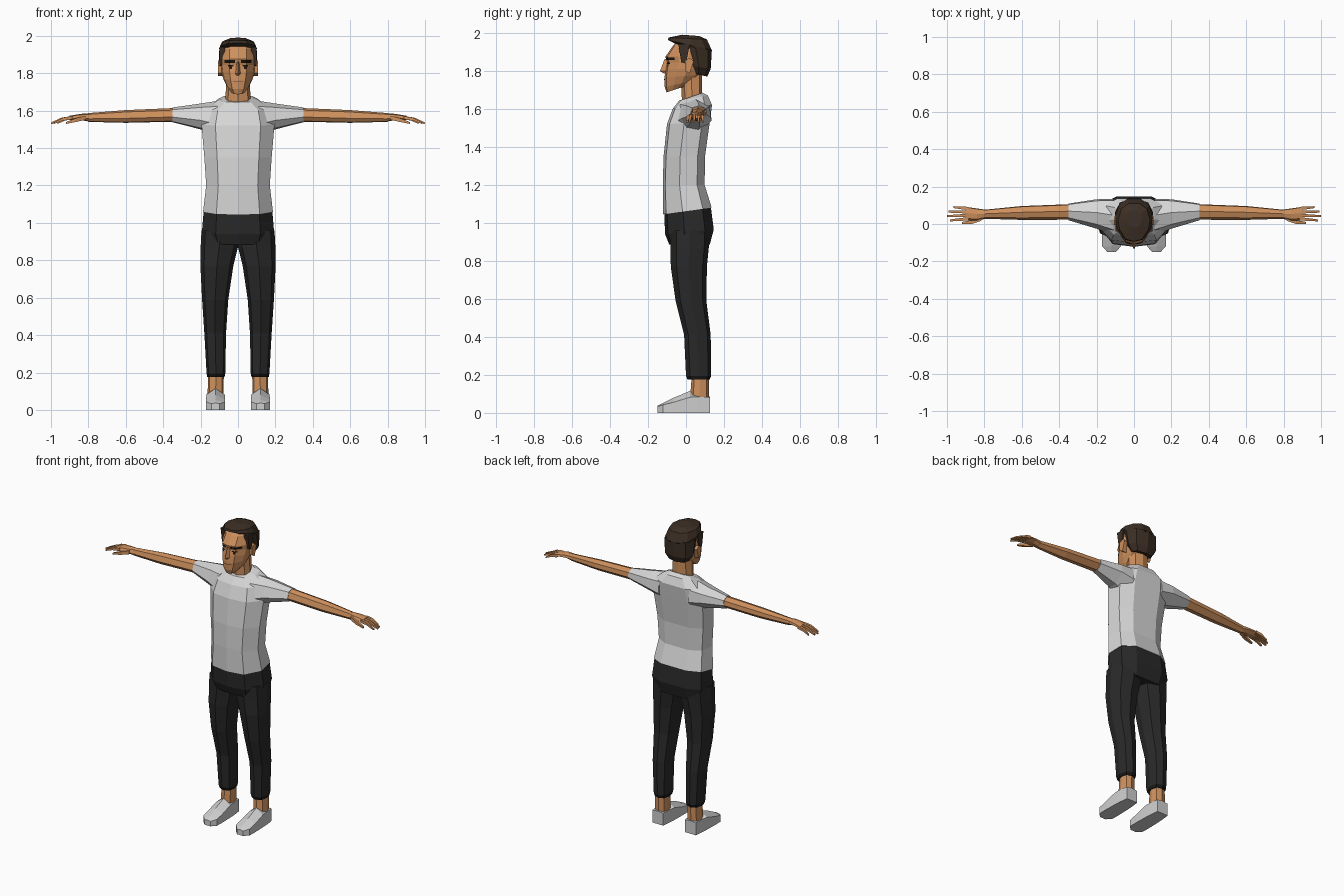
import bpy, bmesh
from mathutils import Vector
from mathutils.bvhtree import BVHTree

if "Cube" in bpy.data.objects:
    bpy.data.objects.remove(bpy.data.objects["Cube"])


def material(name, r, g, b):
    m = bpy.data.materials.new(name)
    m.use_nodes = True
    m.diffuse_color = (r, g, b, 1)
    m.node_tree.nodes["Principled BSDF"].inputs["Base Color"].default_value = (r, g, b, 1)
    return m


SKIN = material("skin", .62, .28, .11)
SHIRT = material("light_grey_cloth", .68, .68, .68)
SHOE = material("pale_shoe", .62, .62, .62)
TROUSER = material("charcoal_cloth", .022, .022, .022)
CUFF = material("black_cuff", .008, .008, .008)
HAIR = material("dark_brown_hair", .045, .028, .018)
DARK = material("eye_black", .01, .007, .006)
LIP = material("mouth_brown", .16, .06, .03)


def finish(name, bm, mat):
    bmesh.ops.recalc_face_normals(bm, faces=bm.faces)
    mesh = bpy.data.meshes.new(name)
    bm.to_mesh(mesh)
    bm.free()
    mesh.materials.append(mat)
    obj = bpy.data.objects.new(name, mesh)
    bpy.context.collection.objects.link(obj)
    return obj


def loft(name, rings, mat):
    """Skin a closed solid over rings of equal point count."""
    bm = bmesh.new()
    loops = [[bm.verts.new(p) for p in ring] for ring in rings]
    n = len(loops[0])
    for a, b in zip(loops, loops[1:]):
        for i in range(n):
            j = (i + 1) % n
            bm.faces.new((a[i], a[j], b[j], b[i]))
    bm.faces.new(loops[0])
    bm.faces.new(loops[-1])
    return finish(name, bm, mat)


# Half cross-sections: (fraction of half width, fraction from front to back)
BODY = [(0, 0), (.62, .06), (1, .4), (.93, .82), (.5, 1), (0, 1)]
HEAD = [(0, 0), (.5, .05), (.9, .3), (1, .55), (.8, .86), (.35, 1), (0, 1)]
LIMB = [(0, 0), (.78, .16), (1, .5), (.75, .88), (0, 1)]


def level(half, w, front, back, zf, zb=None, cx=0):
    """Horizontal ring, optionally tilted from front height to back height."""
    zb = zf if zb is None else zb
    full = half + [(-x, t) for x, t in half[-2:0:-1]]
    return [(cx + x * w, front + t * (back - front), zf + t * (zb - zf)) for x, t in full]


# Torso and neck
loft("shirt_body", [level(BODY, *r) for r in (
    (.187, -.12, .135, 1.045, 1.08), (.17, -.122, .098, 1.2),
    (.18, -.118, .1, 1.35), (.195, -.1, .125, 1.52, 1.53),
    (.175, -.07, .137, 1.6, 1.62), (.11, -.035, .115, 1.645, 1.67),
    (.078, -.012, .088, 1.65, 1.685))], SHIRT)
loft("neck", [level(LIMB, .07, -.02, .085, 1.62), level(LIMB, .06, -.03, .085, 1.8)], SKIN)

# Hips
loft("trouser_hips", [level(BODY, *r) for r in (
    (.183, -.115, .13, 1.06, 1.09), (.193, -.11, .146, .94, .965),
    (.172, -.088, .125, .885))], TROUSER)

# Head
head = loft("head", [level(HEAD, *r) for r in (
    (.04, -.102, 0, 1.687, 1.72), (.062, -.112, .05, 1.715, 1.75),
    (.08, -.113, .08, 1.765, 1.78), (.09, -.108, .1, 1.81),
    (.093, -.1, .11, 1.845), (.093, -.108, .115, 1.875),
    (.088, -.07, .1, 1.93), (.06, -.045, .08, 1.96))], SKIN)
loft("nose", [[(-w, -.09, z), (0, y, z), (w, -.09, z)] for w, y, z in (
    (.018, -.118, 1.787), (.021, -.137, 1.798), (.009, -.113, 1.862))], SKIN)

# Hair: swept top cap and rounded back
loft("hair_top", [level(HEAD, *r) for r in (
    (.097, -.045, .125, 1.938, 1.9), (.101, -.095, .135, 1.962, 1.91),
    (.085, -.092, .11, 1.975, 1.965), (.045, -.02, .07, 1.99, 1.983))], HAIR)
loft("hair_back", [level(LIMB, *r) for r in (
    (.072, .02, .112, 1.79, 1.77), (.1, .005, .13, 1.83, 1.81),
    (.102, -.035, .136, 1.93, 1.91))], HAIR)

# Painted face details laid on the head surface
mesh = head.data
surface = BVHTree.FromPolygons([v.co for v in mesh.vertices],
                               [list(p.vertices) for p in mesh.polygons])


def face_strip(name, xs, z0, z1, mat):
    bm = bmesh.new()
    columns = []
    for x in xs:
        col = []
        for z in (z0, z1):
            hit = surface.ray_cast(Vector((x, -1, z)), Vector((0, 1, 0)))[0]
            col.append(bm.verts.new((x, hit.y - .004, z)))
        columns.append(col)
    for a, b in zip(columns, columns[1:]):
        bm.faces.new((a[0], b[0], b[1], a[1]))
    finish(name, bm, mat)


face_strip("mouth", (-.028, 0, .028), 1.752, 1.757, LIP)


def across(x, y0, y1, z0, z1):
    """Ring in the plane across an arm."""
    section = [(0, .35), (.15, .85), (.55, 1), (.95, .8), (1, .4), (.6, 0), (.2, .05)]
    return [(x, y0 + a * (y1 - y0), z0 + b * (z1 - z0)) for a, b in section]


def boxy(x, y, z, w, h):
    return [(x, y - w, z - h), (x, y + w, z - h), (x, y + w, z + h), (x, y - w, z + h)]


for side, s in (("left", 1), ("right", -1)):
    def part(name, rings, mat):
        loft(side + "_" + name, [[(s * x, y, z) for x, y, z in r] for r in rings], mat)

    # Eyes, brows, ears and sideburns
    face_strip(side + "_eyebrow", [s * x for x in (.016, .046, .073)], 1.856, 1.87, DARK)
    face_strip(side + "_eyelid", [s * x for x in (.024, .046, .054)], 1.836, 1.843, DARK)
    face_strip(side + "_pupil", [s * x for x in (.033, .045)], 1.824, 1.84, DARK)
    part("ear", [[(x, -.005, 1.8), (x, .02, 1.785), (x, .04, 1.85), (x, .02, 1.868),
                  (x, -.005, 1.855)] for x in (.07, .108)], SKIN)
    part("sideburn", [[(x, -.04, 1.94), (x, -.025, 1.845), (x, .0, 1.838), (x, .02, 1.94)]
                      for x in (.07, .1)], HAIR)

    # Sleeve and arm
    part("sleeve", [across(*r) for r in (
        (.11, -.06, .135, 1.46, 1.652), (.2, -.025, .132, 1.5, 1.638),
        (.35, .02, .109, 1.538, 1.617))], SHIRT)
    part("arm", [across(*r) for r in (
        (.34, .023, .106, 1.541, 1.614), (.6, .022, .096, 1.535, 1.603),
        (.8, .028, .076, 1.54, 1.587))], SKIN)

    # Hand, fingers and thumb
    part("palm", [across(*r) for r in (
        (.79, .029, .076, 1.541, 1.587), (.84, .016, .083, 1.549, 1.583),
        (.9, .019, .092, 1.55, 1.573))], SKIN)
    for name, y0, y1, tip in (("index", .028, .019, .985), ("middle", .046, .042, 1),
                              ("ring", .065, .066, .993), ("little", .083, .09, .965)):
        part(name + "_finger", [
            boxy(.885, y0, 1.562, .0085, .009),
            boxy((.885 + tip) / 2, (y0 + y1) / 2, 1.555, .0075, .008),
            boxy(tip, y1, 1.533, .005, .004)], SKIN)
    part("thumb", [boxy(.815, .03, 1.562, .012, .011), boxy(.865, .011, 1.55, .01, .01),
                   boxy(.92, .005, 1.534, .006, .005)], SKIN)

    # Trouser leg, cuff and ankle
    legs = [level(LIMB, w, f, b, z, cx=cx) for cx, w, f, b, z in (
        (.1, .095, -.085, .125, .96), (.1, .1, -.082, .12, .87),
        (.113, .088, -.08, .11, .77), (.122, .07, -.055, .107, .59),
        (.122, .058, -.01, .13, .41), (.118, .05, 0, .132, .195))]
    part("trouser_leg", legs, TROUSER)
    part("trouser_cuff", [legs[-1], level(LIMB, .046, .008, .125, .175, cx=.118)], CUFF)
    part("ankle", [level(LIMB, .043, .02, .12, .06, cx=.12),
                   level(LIMB, .042, .03, .12, .19, cx=.118)], SKIN)

    # Shoe, swept from toe to heel
    part("shoe", [[(.12 - w, y, 0), (.12 - w, y, edge), (.12, y, ridge),
                   (.12 + w, y, edge), (.12 + w, y, 0)] for y, w, ridge, edge in (
        (-.15, .022, .037, .033), (-.12, .05, .052, .043), (-.065, .051, .08, .056),
        (.02, .049, .115, .082), (.06, .047, .09, .085), (.125, .04, .086, .082))], SHOE)
